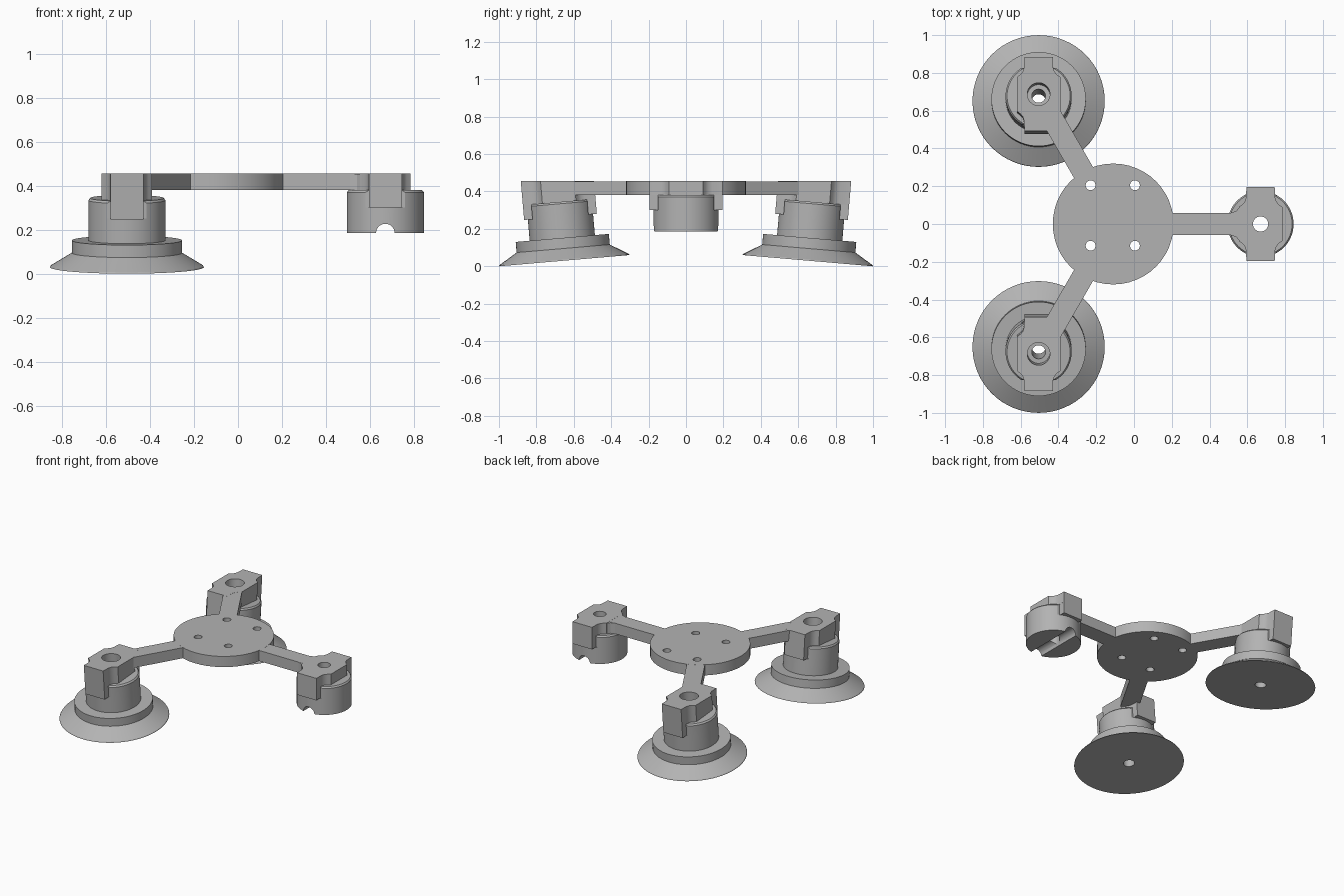
import bpy, bmesh, math
from mathutils import Matrix, Vector

if "Cube" in bpy.data.objects:
    bpy.data.objects.remove(bpy.data.objects["Cube"])

GREY = (0.45, 0.45, 0.45, 1)
grey = bpy.data.materials.new("plain_grey")
grey.use_nodes = True
grey.diffuse_color = GREY
grey.node_tree.nodes["Principled BSDF"].inputs["Base Color"].default_value = GREY

TOP, UNDER = 0.455, 0.38      # frame plate top and underside
HUB = Vector((-0.11, 0, 0))
REACH = 0.78                  # hub centre to foot centre


def make(name, bm, matrix=Matrix()):
    bmesh.ops.recalc_face_normals(bm, faces=bm.faces)
    mesh = bpy.data.meshes.new(name)
    bm.to_mesh(mesh)
    bm.free()
    mesh.transform(matrix)
    mesh.materials.append(grey)
    obj = bpy.data.objects.new(name, mesh)
    bpy.context.collection.objects.link(obj)
    return obj


def prism(name, outline, z0, z1, matrix=Matrix()):
    bm = bmesh.new()
    face = bm.faces.new([bm.verts.new((x, y, z0)) for x, y in outline])
    ext = bmesh.ops.extrude_face_region(bm, geom=[face])["geom"]
    bmesh.ops.translate(bm, vec=(0, 0, z1 - z0),
                        verts=[v for v in ext if isinstance(v, bmesh.types.BMVert)])
    return make(name, bm, matrix)


def box(name, x0, x1, y0, y1, z0, z1, matrix=Matrix()):
    return prism(name, [(x0, y0), (x1, y0), (x1, y1), (x0, y1)], z0, z1, matrix)


def circle(x, y, r, n):
    return [(x + r * math.cos(math.tau * i / n), y + r * math.sin(math.tau * i / n))
            for i in range(n)]


def lathe(name, profile, matrix, n=64):
    # Revolve a closed (radius, height) loop
    bm = bmesh.new()
    rings = [[bm.verts.new((x, y, h)) for x, y in circle(0, 0, r, n)] for r, h in profile]
    for a, b in zip(rings, rings[1:] + rings[:1]):
        for i in range(n):
            j = (i + 1) % n
            bm.faces.new((a[i], a[j], b[j], b[i]))
    return make(name, bm, matrix)


def activate(obj):
    bpy.ops.object.select_all(action='DESELECT')
    obj.select_set(True)
    bpy.context.view_layer.objects.active = obj


def cut(obj, cutter):
    cutter.hide_render = True
    mod = obj.modifiers.new("cut", 'BOOLEAN')
    mod.operation, mod.solver, mod.object = 'DIFFERENCE', 'EXACT', cutter
    activate(obj)
    bpy.ops.object.modifier_apply(modifier=mod.name)
    bpy.data.objects.remove(cutter)


def smooth(obj):
    activate(obj)
    bpy.ops.object.shade_smooth_by_angle(angle=math.radians(30))


def trim_top(obj):
    # Slice a tilted bracket level with the frame plate
    bm = bmesh.new()
    bm.from_mesh(obj.data)
    bmesh.ops.bisect_plane(bm, geom=bm.verts[:] + bm.edges[:] + bm.faces[:], dist=1e-5,
                           plane_co=(0, 0, TOP), plane_no=(0, 0, 1), clear_outer=True)
    bmesh.ops.holes_fill(bm, edges=[e for e in bm.edges if e.is_boundary])
    bmesh.ops.recalc_face_normals(bm, faces=bm.faces)
    bm.to_mesh(obj.data)
    bm.free()


# Bracket outline: narrow ends, wide middle, concave shoulders
quarter = [(0.115, 0.09), (0.097, 0.103), (0.084, 0.118), (0.077, 0.14), (0.075, 0.195)]
half = quarter + [(-x, y) for x, y in reversed(quarter)]
BRACKET = half + [(-x, -y) for x, y in half]


def bracket(name, matrix, hole):
    plate = prism(name + "_bracket", BRACKET, 0, 0.15, matrix)
    trim_top(plate)
    cut(plate, prism("cutter", circle(0, 0, hole, 40), -0.1, 0.3, matrix))
    smooth(plate)
    for s, end in ((1, "back"), (-1, "front")):
        ys = sorted((s * 0.15, s * 0.195))
        box(f"{name}_{end}_clip", -0.075, 0.075, *ys, -0.08, 0.002, matrix)


def notch(obj, matrix):
    # Flats on the post where the clips grip
    for s in (1, -1):
        ys = sorted((s * 0.15, s * 0.3))
        cut(obj, box("cutter", -0.3, 0.3, *ys, -0.08, 0.1, matrix))


# Hub disc with four screw holes
hub = prism("hub_disc", circle(HUB.x, HUB.y, 0.32, 48), UNDER, TOP)
for x in (-0.23, 0.005):
    for y in (-0.115, 0.205):
        cut(hub, prism("cutter", circle(x, y, 0.026, 24), 0.3, 0.5))
smooth(hub)

# Three radial arms
for name, deg in (("left", 0), ("right_back", 120), ("right_front", -120)):
    m = Matrix.Translation(HUB) @ Matrix.Rotation(math.radians(deg), 4, 'Z')
    box(name + "_arm", 0.3, REACH - 0.075, -0.058, 0.058, UNDER, TOP - 0.0005, m)

# Flared root where the straight arm meets its bracket
flare = [(0.51, 0.058), (0.54, 0.068), (0.56, 0.09), (0.6, 0.09)]
prism("left_arm_flare", flare + [(x, -y) for x, y in reversed(flare)], UNDER, TOP - 0.001)

# Upright post on the left, with a round groove underneath
base = Matrix.Translation((HUB.x + REACH, 0, 0.185))
mount = base @ Matrix.Translation((0, 0, 0.195))
post = lathe("left_post", [(0.04, 0), (0.175, 0), (0.175, 0.185), (0.167, 0.195),
                           (0.04, 0.195)], base)
cut(post, prism("cutter", circle(0, 0, 0.042, 32), -0.4, 0.4,
                base @ Matrix.Rotation(math.pi / 2, 4, 'X')))
notch(post, mount)
smooth(post)
bracket("left", mount, 0.04)

# Two outward-leaning suction feet
TILT = math.asin(0.03 / 0.35)
FOOT = [(0.036, 0), (0.35, 0), (0.347, 0.006), (0.25, 0.065), (0.25, 0.122),
        (0.175, 0.122), (0.175, 0.305), (0.167, 0.315), (0.036, 0.315)]
for s, name in ((1, "right_back"), (-1, "right_front")):
    base = Matrix.Translation((-0.505, s * 0.651, 0.03)) @ Matrix.Rotation(-s * TILT, 4, 'X')
    mount = base @ Matrix.Translation((0, 0, 0.315))
    foot = lathe(name + "_suction_foot", FOOT, base)
    notch(foot, mount)
    smooth(foot)
    bracket(name, mount, 0.06)
    # Clear the bolt hole where the arm root crosses it
    cut(bpy.data.objects[name + "_arm"],
        prism("cutter", circle(0, 0, 0.06, 40), -0.1, 0.3, mount))
